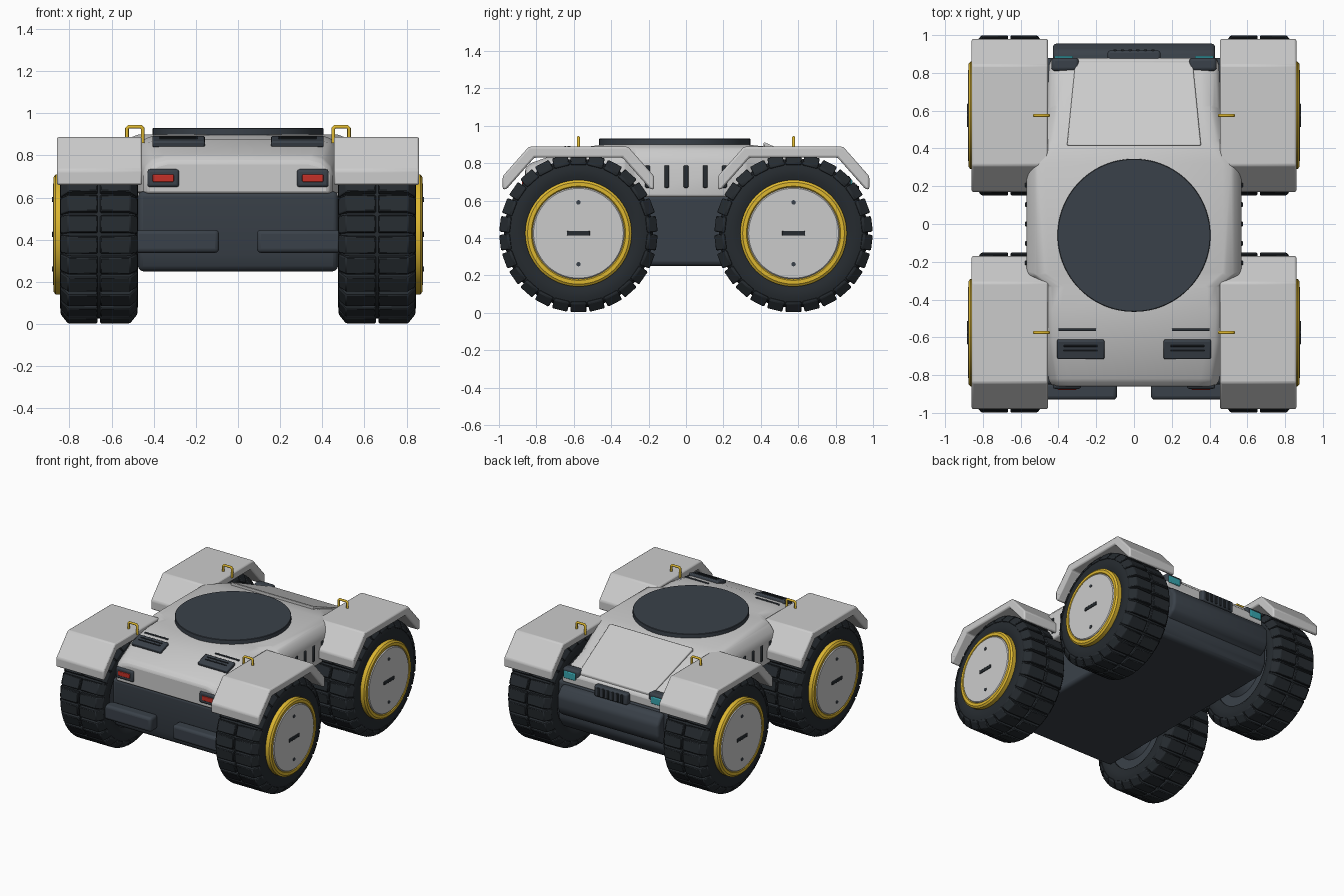
import bpy, bmesh
from math import pi, cos, sin, radians
from mathutils import Matrix, Vector

if "Cube" in bpy.data.objects:
    bpy.data.objects.remove(bpy.data.objects["Cube"])


def mat(name, col):
    m = bpy.data.materials.new(name)
    m.diffuse_color = (*col, 1)
    m.use_nodes = True
    m.node_tree.nodes["Principled BSDF"].inputs["Base Color"].default_value = m.diffuse_color
    return m


DARK = mat("dark_grey", (.042, .053, .067))
TYRE = mat("rubber", (.019, .024, .029))
YELLOW = mat("yellow", (.72, .47, .03))
RED = mat("red", (.55, .03, .02))
TEAL = mat("teal", (.04, .38, .43))


def finish(name, bm, m=None, bevel=0, segs=2, angle=35):
    bmesh.ops.recalc_face_normals(bm, faces=bm.faces)
    me = bpy.data.meshes.new(name)
    bm.to_mesh(me)
    bm.free()
    ob = bpy.data.objects.new(name, me)
    bpy.context.collection.objects.link(ob)
    if m:
        me.materials.append(m)
    if bevel:
        b = ob.modifiers.new("bevel", 'BEVEL')
        b.width, b.segments, b.limit_method = bevel, segs, 'ANGLE'
        b.angle_limit = radians(25)
    bpy.ops.object.select_all(action='DESELECT')
    ob.select_set(True)
    bpy.context.view_layer.objects.active = ob
    bpy.ops.object.shade_smooth_by_angle(angle=radians(angle))
    return ob


def box(name, c, size, m=None, bevel=.01, tilt=0, segs=2):
    bm = bmesh.new()
    bmesh.ops.create_cube(bm, size=1, matrix=Matrix.Translation(c)
                          @ Matrix.Rotation(tilt, 4, 'X') @ Matrix.Diagonal((*size, 1)))
    return finish(name, bm, m, bevel, segs)


def skin(bm, rings, closed=False):
    # Joins equal point rings, capping the ends unless they close on themselves
    vs = [[bm.verts.new(p) for p in r] for r in rings]
    n = len(vs[0])
    for i in range(len(vs) if closed else len(vs) - 1):
        a, b = vs[i], vs[(i + 1) % len(vs)]
        for j in range(n):
            bm.faces.new((a[j], a[(j + 1) % n], b[(j + 1) % n], b[j]))
    if not closed:
        bm.faces.new(vs[0])
        bm.faces.new(vs[-1])


def extrude_x(name, prof, x0, x1, m=None, bevel=.01, segs=2):
    bm = bmesh.new()
    skin(bm, [[(x, y, z) for y, z in prof] for x in (x0, x1)])
    return finish(name, bm, m, bevel, segs)


def lathe_x(name, prof, c, side, m=None, n=64):
    # prof is (x from the model centre, radius), spun about the wheel axle
    bm = bmesh.new()
    skin(bm, [[(side * x, c[0] + r * cos(a), c[1] + r * sin(a)) for x, r in prof]
              for a in (2 * pi * i / n for i in range(n))], True)
    bmesh.ops.remove_doubles(bm, verts=bm.verts, dist=1e-5)
    return finish(name, bm, m)


# Upper hull, lofted from chamfered sections (y, half width, top height)
SECTIONS = [(-.86, .43, .77), (-.83, .45, .80), (-.62, .485, .875), (-.45, .49, .898),
            (-.33, .49, .90), (-.27, .57, .90), (.32, .57, .90), (.44, .49, .887),
            (.62, .46, .81), (.84, .45, .715), (.88, .435, .69)]
rings = []
for y, w, t in SECTIONS:
    k = min(1, (t - .63) / .2)
    half = [(w, .62), (w, t - .10 * k), (w - .012, t - .06 * k),
            (w - .045, t - .02 * k), (w - .10, t)]
    rings.append([(x, y, z) for x, z in half] + [(-x, y, z) for x, z in half[::-1]])
bm = bmesh.new()
skin(bm, rings)
finish("upper_hull", bm, None, .012, 2, 40)

# Lower hull with chamfered belly, and rear bumper bulge
extrude_x("lower_hull", [(-.85, .63), (-.85, .33), (-.82, .25), (.83, .25), (.88, .33), (.88, .63)],
          -.475, .475, DARK, .025, 3)
extrude_x("rear_bumper", [(.86, .36), (.93, .40), (.955, .45), (.955, .54), (.915, .60), (.86, .61)],
          -.43, .43, DARK, .02, 3)

# Turret ring plate
bm = bmesh.new()
bmesh.ops.create_cone(bm, cap_ends=True, segments=96, radius1=.405, radius2=.405, depth=.04,
                      matrix=Matrix.Translation((0, -.06, .911)))
finish("turret_plate", bm, DARK, .003, 1)

# Raised hood panel on the sloping deck
bm = bmesh.new()
slope = lambda y: .897 - (y - .42) * .435
skin(bm, [[(sx * w, y, slope(y) + dz) for sx, w, y in
           ((-1, .355, .415), (1, .355, .415), (1, .31, .86), (-1, .31, .86))] for dz in (-.02, .014)])
finish("hood_panel", bm, None, .006)

# Rear grille with ribs
box("grille", (0, .888, .645), (.28, .06, .085), DARK, .012)
for i in range(6):
    box("grille_rib", (-.1 + i * .04, .918, .645), (.018, .014, .065), TYRE, .004)

for s in (-1, 1):
    # Lamps at both ends
    box("red_lamp_housing", (s * .355, -.855, .692), (.15, .035, .085), DARK, .012)
    box("red_lamp", (s * .355, -.872, .692), (.10, .012, .035), RED, .004)
    box("teal_lamp_housing", (s * .365, .845, .69), (.145, .07, .085), DARK, .018, 0, 3)
    box("teal_lamp", (s * .372, .878, .685), (.10, .022, .055), TEAL, .006)
    # Front bumpers
    box("front_bumper", (s * .29, -.885, .392), (.40, .09, .11), DARK, .02, 0, 3)
    # Deck vents
    box("deck_vent", (s * .282, -.663, .866), (.25, .105, .03), DARK, .008, .28)
    for dy in (-.01, .015):
        box("deck_vent_slot", (s * .282, -.66 + dy, .882 + dy * .28), (.18, .008, .012), TYRE, .002, .28)
    box("deck_slot", (s * .30, -.56, .884), (.20, .012, .012), DARK, .002)
    # Side intake slots
    for i in range(-2, 3):
        box("side_slot", (s * .566, i * .103, .728), (.022, .026, .12), TYRE, .006)

# Fender cross-section (offset from wheel centre, height)
outer = [(-.405, .66), (-.405, .73), (-.265, .888), (.265, .888), (.405, .73), (.405, .66)]
inner = [(.385, .66), (.235, .83), (-.235, .83), (-.385, .66)]
# Tyre and lug profiles (x, radius)
TYRE_P = [(.50, .27), (.48, .30), (.475, .345), (.49, .382), (.52, .398), (.80, .398),
          (.832, .382), (.846, .345), (.842, .305), (.83, .27)]
LUG = [(.006, .39), (.006, .422), (.148, .422), (.183, .378), (.181, .362), (.14, .375)]
NLUG = 26

for s in (-1, 1):
    for cy in (-.575, .575):
        c = (cy, .425)
        extrude_x("fender", [(cy + y, z) for y, z in outer + inner], s * .455, s * .86, None, .012)
        lathe_x("tyre", TYRE_P, c, s, TYRE)
        # Two rows of tread lugs wrapping over the shoulders
        bm = bmesh.new()
        for i in range(NLUG):
            turn = Matrix.Translation((s * .66, *c)) @ Matrix.Rotation(2 * pi * i / NLUG, 4, 'X')
            for d in (-1, 1):
                skin(bm, [[turn @ Vector((d * x, t + .1 * x * (1 if t > 0 else -1) * .05, r))
                           for x, r in LUG] for t in (-.041, .041)])
        finish("tread_lugs", bm, TYRE, .005, 1)
        # Hub cap, rim ring and inner cover
        lathe_x("hub_cap", [(.60, 0), (.60, .246), (.872, .246), (.878, .24), (.878, 0)], c, s)
        lathe_x("rim_ring", [(.80, .245), (.868, .245), (.876, .252), (.876, .272),
                             (.866, .285), (.80, .285)], c, s, YELLOW)
        lathe_x("inner_cover", [(.47, 0), (.47, .15), (.51, .20), (.51, .28), (.60, .28), (.60, 0)],
                c, s, DARK)
        box("hub_slot", (s * .878, cy, .425), (.012, .125, .026), TYRE, .004)
        for dz in (-.165, .165):
            lathe_x("hub_bolt", [(.87, 0), (.87, .012), (.883, .012), (.883, 0)],
                    (cy, .425 + dz), s, DARK, 12)
        # Grab handle
        cu = bpy.data.curves.new("grab_handle", 'CURVE')
        cu.dimensions, cu.bevel_depth, cu.bevel_resolution = '3D', .009, 3
        cu.use_fill_caps = True
        sp = cu.splines.new('POLY')
        pts = [(.453, .86), (.453, .928), (.461, .936), (.519, .936), (.527, .928), (.527, .86)]
        sp.points.add(len(pts) - 1)
        for p, (x, z) in zip(sp.points, pts):
            p.co = (s * x, cy, z, 1)
        cu.materials.append(YELLOW)
        bpy.context.collection.objects.link(bpy.data.objects.new("grab_handle", cu))
